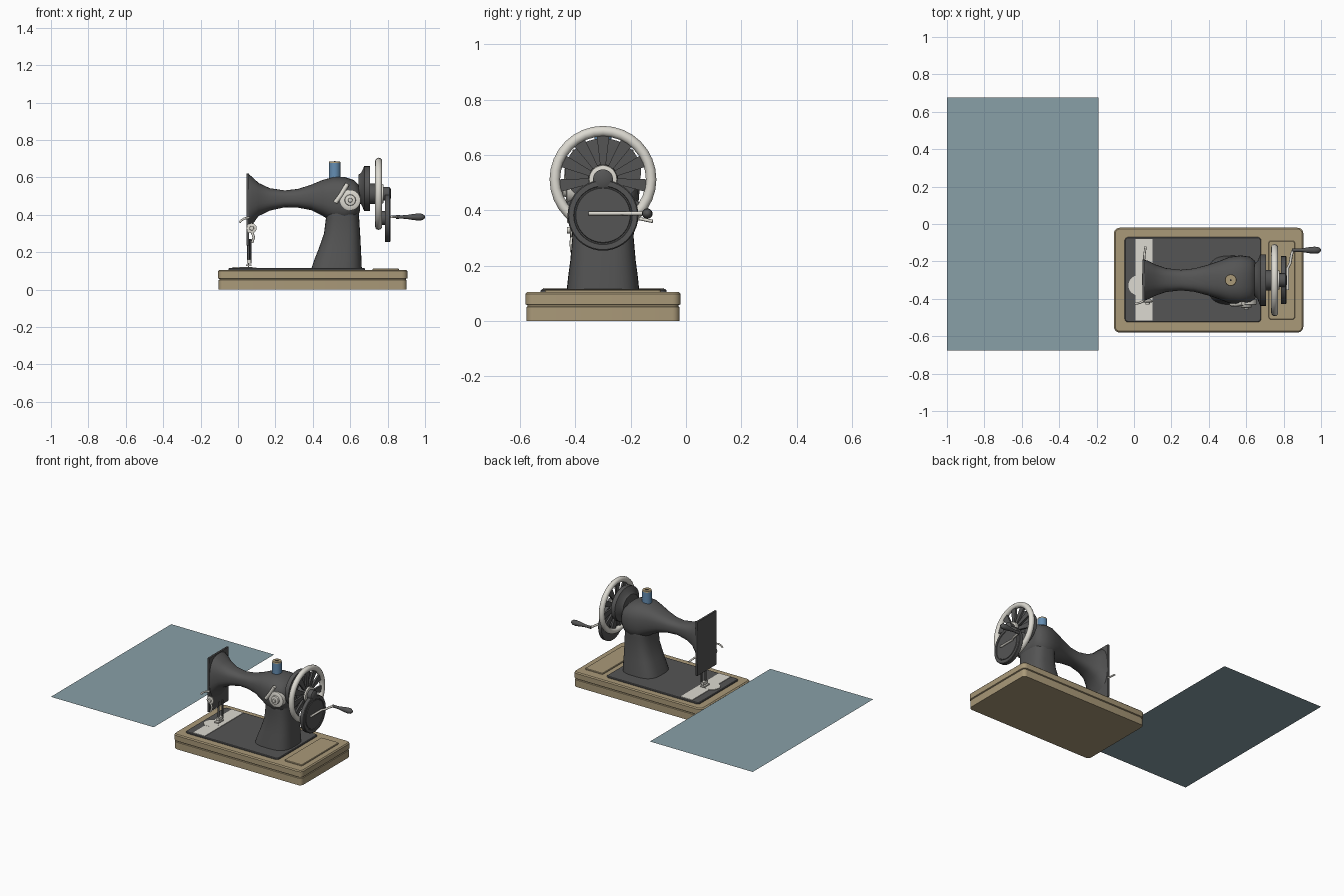
import bpy, bmesh, math
from mathutils import Vector

if "Cube" in bpy.data.objects:
    bpy.data.objects.remove(bpy.data.objects["Cube"])

YC = -0.30  # machine centre line


def material(name, r, g, b):
    m = bpy.data.materials.new(name)
    m.diffuse_color = (r, g, b, 1)
    m.use_nodes = True
    m.node_tree.nodes["Principled BSDF"].inputs["Base Color"].default_value = m.diffuse_color
    return m


WOOD = material("wood", 0.40, 0.32, 0.19)
THREAD = material("blue_thread", 0.13, 0.27, 0.45)
STEEL = material("pale_steel", 0.72, 0.70, 0.64)
IRON = material("dark_iron", 0.09, 0.09, 0.09)
CLOTH = material("cloth", 0.25, 0.35, 0.39)


def finish(name, bm, mat, smooth=True, bevel=0):
    bmesh.ops.recalc_face_normals(bm, faces=bm.faces)
    me = bpy.data.meshes.new(name)
    bm.to_mesh(me)
    bm.free()
    ob = bpy.data.objects.new(name, me)
    bpy.context.collection.objects.link(ob)
    me.materials.append(mat)
    if bevel:
        mod = ob.modifiers.new("bevel", "BEVEL")
        mod.width, mod.segments = bevel, 2
    if smooth:
        bpy.ops.object.select_all(action="DESELECT")
        ob.select_set(True)
        bpy.context.view_layer.objects.active = ob
        bpy.ops.object.shade_smooth_by_angle(angle=math.radians(40))
    return ob


def loft(name, rings, mat, bevel=0):
    bm = bmesh.new()
    vs = [[bm.verts.new(p) for p in r] for r in rings]
    n = len(vs[0])
    for a, b in zip(vs, vs[1:]):
        for i in range(n):
            bm.faces.new((a[i], a[(i + 1) % n], b[(i + 1) % n], b[i]))
    bm.faces.new(vs[0])
    bm.faces.new(vs[-1])
    return finish(name, bm, mat, bevel=bevel)


def oval(place, a, b, power=2, n=32):
    """Superellipse ring; place maps two flat coordinates into space."""
    pts = []
    for i in range(n):
        t = 2 * math.pi * i / n
        c, s = math.cos(t), math.sin(t)
        pts.append(place(a * math.copysign(abs(c) ** (2 / power), c),
                         b * math.copysign(abs(s) ** (2 / power), s)))
    return pts


def lathe(name, axis, centre, profile, mat, n=32, squash=1):
    """Turned part: profile of (distance along axis, radius)."""
    k = "xyz".index(axis)

    def ring(d, r):
        def place(u, v):
            p = Vector(centre)
            p[k] += d
            p[(k + 1) % 3] += u
            p[(k + 2) % 3] += v
            return p
        return oval(place, r, r * squash, n=n)
    return loft(name, [ring(d, r) for d, r in profile], mat)


def box(name, x0, x1, y0, y1, z0, z1, mat, bevel=0):
    bm = bmesh.new()
    bmesh.ops.create_cube(bm, size=1)
    for v in bm.verts:
        v.co = Vector(((x0 + x1) / 2 + v.co.x * (x1 - x0), (y0 + y1) / 2 + v.co.y * (y1 - y0),
                       (z0 + z1) / 2 + v.co.z * (z1 - z0)))
    return finish(name, bm, mat, bevel=bevel)


def slab(name, x0, x1, y0, y1, levels, radius, mat):
    """Round-cornered slab; levels are (height, inset)."""
    rings = []
    for z, inset in levels:
        ring = []
        for q, (cx, cy) in enumerate(((x1 - radius, y1 - radius), (x0 + radius, y1 - radius),
                                      (x0 + radius, y0 + radius), (x1 - radius, y0 + radius))):
            for i in range(6):
                t = math.pi / 2 * (q + i / 5)
                ring.append((cx + (radius - inset) * math.cos(t), cy + (radius - inset) * math.sin(t), z))
        rings.append(ring)
    return loft(name, rings, mat)


def rod(name, points, radius, mat):
    cu = bpy.data.curves.new(name, "CURVE")
    cu.dimensions = "3D"
    cu.bevel_depth, cu.bevel_resolution, cu.use_fill_caps = radius, 2, True
    sp = cu.splines.new("POLY")
    sp.points.add(len(points) - 1)
    for p, co in zip(sp.points, points):
        p.co = (*co, 1)
    cu.materials.append(mat)
    ob = bpy.data.objects.new(name, cu)
    bpy.context.collection.objects.link(ob)
    return ob


# Cloth sheet beside the machine
bm = bmesh.new()
bm.faces.new([bm.verts.new(p) for p in ((-1, -.677, .165), (-.19, -.677, .165), (-.19, .677, .165), (-1, .677, .165))])
finish("cloth_sheet", bm, CLOTH, smooth=False)

# Wooden base, bed and plates
slab("wooden_base", -.107, .905, -.58, -.02,
     [(0, .003), (.05, .003), (.053, .008), (.057, .008), (.06, 0), (.098, 0), (.105, .007)], .03, WOOD)
slab("storage_lid", .72, .86, -.51, -.09, [(.10, 0), (.110, 0), (.113, .003)], .012, WOOD)
slab("iron_bed", -.05, .68, -.525, -.07, [(.10, 0), (.111, 0), (.115, .004)], .02, IRON)
box("slide_plate", .008, .10, -.517, -.08, .11, .119, STEEL)
lathe("needle_plate", "z", (.024, -.328, .11), [(0, .054), (.0095, .054)], STEEL)

# Pillar
rings = []
for z, x0, x1, h in ((.112, .392, .662, .131), (.16, .408, .66, .126), (.22, .432, .657, .118),
                     (.30, .460, .653, .111), (.38, .470, .648, .112), (.46, .472, .645, .118), (.54, .49, .635, .10)):
    cx = (x0 + x1) / 2
    rings.append(oval(lambda u, v: (cx + u, YC + v, z), (x1 - x0) / 2, h, 3))
loft("pillar", rings, IRON)

# Waisted arm
rings = []
for x, top, bottom, h in ((.055, .618, .30, .108), (.075, .603, .345, .104), (.11, .570, .393, .085),
                          (.17, .542, .422, .064), (.25, .53, .44, .055), (.32, .538, .438, .062),
                          (.39, .560, .425, .080), (.45, .585, .395, .10), (.51, .602, .36, .124),
                          (.57, .602, .35, .132), (.62, .585, .37, .125), (.645, .56, .40, .105), (.652, .54, .42, .085)):
    zc = (top + bottom) / 2
    rings.append(oval(lambda u, v: (x, YC + u, zc + v), h, (top - bottom) / 2, 2.6))
loft("arm", rings, IRON)
box("face_plate", .045, .06, -.41, -.19, .235, .62, IRON, .003)

# Needle bar, presser foot and thread hook
rod("needle_bar", [(.056, YC, .27), (.056, YC, .15)], .007, IRON)
rod("needle", [(.056, YC, .16), (.056, YC, .118)], .003, STEEL)
rod("presser_bar", [(.066, YC + .03, .27), (.066, YC + .03, .14)], .006, IRON)
box("presser_foot", .042, .072, -.325, -.265, .125, .134, STEEL)
box("needle_clamp", .047, .07, -.315, -.265, .14, .16, STEEL)
rod("take_up_lever", [(.06, -.405, .385), (.035, -.42, .380), (.018, -.425, .370), (.008, -.425, .358)], .006, STEEL)
rod("presser_lifter", [(.055, -.19, .37), (.055, -.17, .37), (.062, -.12, .36)], .006, STEEL)
lathe("face_thread_disc", "y", (.073, -.40, .328), [(0, .012), (-.012, .027), (-.018, .027), (-.02, .012), (-.03, .011)], STEEL, 20)
rod("face_thread_guide", [(.073, -.412, .31), (.085, -.414, .28), (.075, -.412, .25)], .007, STEEL)

# Tension unit on the pillar front
lathe("tension_disc", "y", (.60, -.40, .478), [(0, .055), (-.03, .055), (-.034, .048), (-.034, .03), (-.045, .028), (-.048, .012), (-.056, .011)], STEEL)
rod("tension_lever", [(.52, -.428, .465), (.55, -.43, .505), (.585, -.425, .565)], .012, STEEL)

# Thread spool
SX = .517
lathe("spool_thread", "z", (SX, YC, .59), [(0, .031), (.086, .031)], THREAD)
lathe("spool_cap", "z", (SX, YC, .676), [(0, .031), (.009, .029), (.009, .011), (.002, .011)], WOOD)
lathe("spool_pin", "z", (SX, YC, .59), [(0, .005), (.097, .005)], IRON, 12)

# Winder housing behind the wheel
lathe("wheel_housing", "x", (.645, YC, .54), [(0, .085), (.015, .10), (.03, .138), (.06, .138), (.062, .06)], IRON, squash=.87)

# Hand wheel: rim, spokes and hub
WX, WZ = .752, .512
R, r = .174, .019
bm = bmesh.new()
grid = [[bm.verts.new((WX + r * math.sin(b), YC + (R + r * math.cos(b)) * math.cos(a), WZ + (R + r * math.cos(b)) * math.sin(a)))
         for b in (2 * math.pi * j / 12 for j in range(12))] for a in (2 * math.pi * i / 32 for i in range(32))]
for i in range(32):
    for j in range(12):
        bm.faces.new((grid[i][j], grid[i][(j + 1) % 12], grid[(i + 1) % 32][(j + 1) % 12], grid[(i + 1) % 32][j]))
finish("wheel_rim", bm, STEEL)

bm = bmesh.new()
for k in range(11):
    a = 2 * math.pi * k / 11 + math.pi / 2
    out, side = Vector((0, math.cos(a), math.sin(a))), Vector((0, -math.sin(a), math.cos(a)))
    vs = []
    for d, w, t in ((.04, .009, .008), (.16, .023, .006)):
        for su, sx in ((-1, -1), (1, -1), (1, 1), (-1, 1)):
            vs.append(bm.verts.new(Vector((WX + sx * t, YC, WZ)) + out * d + side * su * w))
    for f in ((0, 1, 2, 3), (4, 5, 6, 7), (0, 1, 5, 4), (1, 2, 6, 5), (2, 3, 7, 6), (3, 0, 4, 7)):
        bm.faces.new([vs[i] for i in f])
finish("wheel_spokes", bm, IRON, smooth=False)
lathe("wheel_hub", "x", (.69, YC, WZ), [(0, .055), (.05, .055), (.075, .05), (.085, .035), (.10, .034)], IRON)
lathe("hub_ring", "x", (WX + .015, YC, WZ), [(0, .052), (.01, .05), (.012, .036), (0, .036)], STEEL)

# Crank gear case with upper boss
lathe("crank_case", "x", (.787, YC, .382), [(0, .128), (.024, .128), (.028, .124), (.028, .106), (.024, .104), (.024, .10), (.028, .098)], IRON, 40)
lathe("crank_boss", "x", (.765, YC, WZ), [(0, .036), (.045, .036), (.052, .025)], IRON)
lathe("crank_shaft", "x", (.765, YC, .382), [(0, .037), (.03, .037)], IRON)

# Crank arm and handle
rod("crank_arm", [(.822, -.352, .389), (.822, -.235, .389), (.835, -.21, .389), (.842, -.165, .389), (.85, -.14, .389)], .0075, STEEL)
lathe("crank_handle", "x", (.845, -.14, .388),
      [(0, .010), (.03, .009), (.055, .010), (.09, .016), (.12, .019), (.14, .017), (.152, .009), (.155, .002)], IRON, 20)
